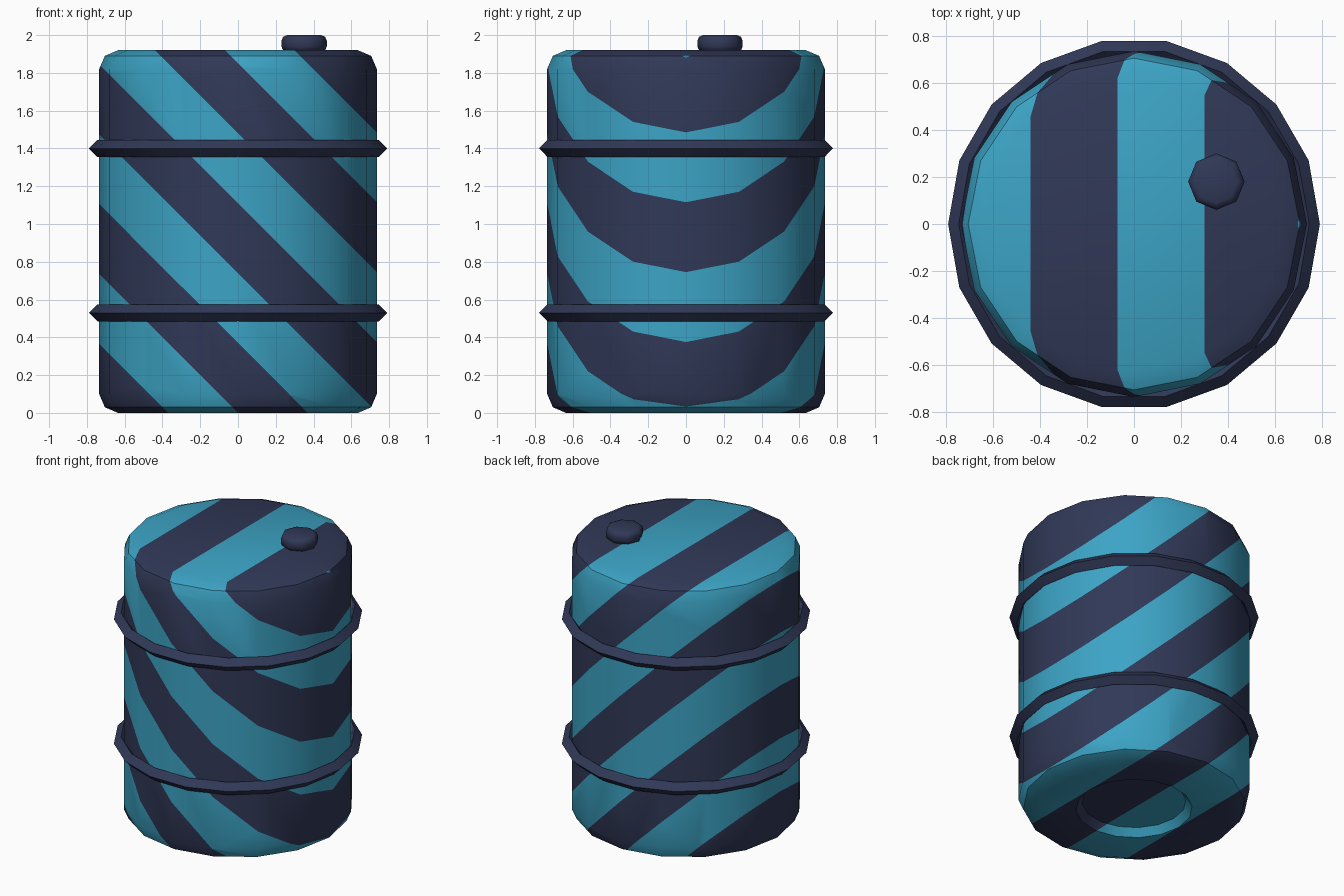
import bpy, bmesh, math
from mathutils import Vector

if "Cube" in bpy.data.objects:
    bpy.data.objects.remove(bpy.data.objects["Cube"])


def material(name, rgb):
    m = bpy.data.materials.new(name)
    m.diffuse_color = (*rgb, 1)
    m.use_nodes = True
    m.node_tree.nodes["Principled BSDF"].inputs["Base Color"].default_value = m.diffuse_color
    return m


navy = material("dark navy", (0.030, 0.040, 0.095))
teal = material("teal blue", (0.045, 0.37, 0.56))


def lathe(profile, sides, centre=(0, 0), closed=False):
    """Spin (radius, z) points, listed bottom to top, about a vertical axis."""
    bm = bmesh.new()
    rings = []
    for r, z in profile:
        rings.append([bm.verts.new((centre[0] + r * math.cos(2 * math.pi * i / sides),
                                    centre[1] + r * math.sin(2 * math.pi * i / sides), z))
                      for i in range(sides)])
    pairs = list(zip(rings, rings[1:]))
    if closed:
        pairs.append((rings[-1], rings[0]))
    else:
        bm.faces.new(rings[0][::-1])
        bm.faces.new(rings[-1])
    for a, b in pairs:
        for i in range(sides):
            j = (i + 1) % sides
            bm.faces.new((a[i], a[j], b[j], b[i]))
    bmesh.ops.recalc_face_normals(bm, faces=bm.faces)
    return bm


def finish(bm, name, mats, angle):
    me = bpy.data.meshes.new(name)
    bm.to_mesh(me)
    bm.free()
    ob = bpy.data.objects.new(name, me)
    bpy.context.collection.objects.link(ob)
    for m in mats:
        me.materials.append(m)
    bpy.ops.object.select_all(action='DESELECT')
    ob.select_set(True)
    bpy.context.view_layer.objects.active = ob
    bpy.ops.object.shade_smooth_by_angle(angle=math.radians(angle))
    return ob


# Barrel body: rounded rims, shallow recess underneath
body = lathe([(0.33, 0.05), (0.37, 0.0), (0.635, 0.0), (0.705, 0.03), (0.735, 0.10),
              (0.735, 1.82), (0.705, 1.89), (0.635, 1.92)], 16)

# Diagonal stripes: cut along planes x + z = constant, colour alternately
STEP = 0.37
for k in range(-2, 8):
    bmesh.ops.bisect_plane(body, geom=body.verts[:] + body.edges[:] + body.faces[:],
                           plane_co=(k * STEP, 0, 0),
                           plane_no=Vector((1, 0, 1)).normalized(), dist=1e-5)
for f in body.faces:
    c = f.calc_center_median()
    f.material_index = math.floor((c.x + c.z) / STEP) % 2
finish(body, "barrel_body", [navy, teal], 40)

# Two hoops with a diamond cross-section
for name, z in (("lower_hoop", 0.53), ("upper_hoop", 1.40)):
    hoop = lathe([(0.745, z - 0.045), (0.79, z), (0.745, z + 0.045), (0.70, z)], 18, closed=True)
    finish(hoop, name, [navy], 30)

# Filler cap on the lid
cap = lathe([(0.09, 1.91), (0.111, 1.919), (0.12, 1.94), (0.12, 1.97),
             (0.111, 1.991), (0.09, 2.0)], 8, centre=(0.35, 0.18))
finish(cap, "filler_cap", [navy], 50)
